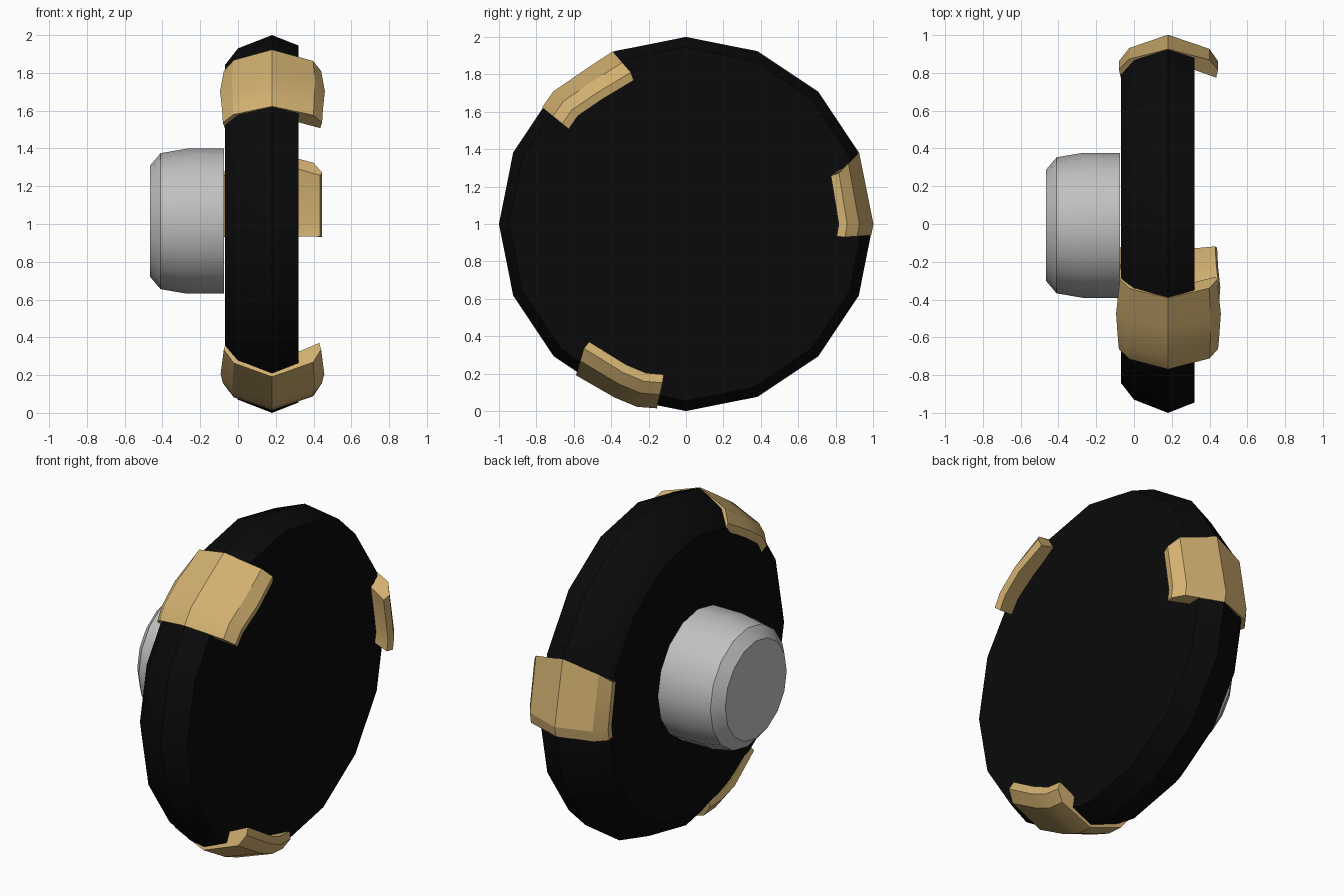
import bpy, bmesh, math

if "Cube" in bpy.data.objects:
    bpy.data.objects.remove(bpy.data.objects["Cube"], do_unlink=True)


def make_material(name, rgb, rough=0.6):
    m = bpy.data.materials.new(name)
    m.use_nodes = True
    m.diffuse_color = (*rgb, 1)
    bsdf = m.node_tree.nodes["Principled BSDF"]
    bsdf.inputs["Base Color"].default_value = (*rgb, 1)
    bsdf.inputs["Roughness"].default_value = rough
    return m


black = make_material("black rubber", (0.003, 0.003, 0.003))
grey = make_material("grey metal", (0.53, 0.53, 0.53))
tan = make_material("tan plate", (0.65, 0.44, 0.165))


def ring_point(x, r, deg, cy=0.0, cz=1.0):
    a = math.radians(deg)
    return (x, cy + r * math.cos(a), cz + r * math.sin(a))


def skin(name, loops, mat, closed, smooth):
    """Bridge equal loops of points; cap both ends unless the loops close up."""
    bm = bmesh.new()
    rows = [[bm.verts.new(p) for p in loop] for loop in loops]
    n = len(rows[0])
    for a, b in zip(rows, rows[1:]):
        for i in range(n):
            j = (i + 1) % n
            bm.faces.new((a[i], a[j], b[j], b[i]))
    if not closed:
        bm.faces.new(rows[0])
        bm.faces.new(rows[-1])
    bmesh.ops.recalc_face_normals(bm, faces=bm.faces)
    mesh = bpy.data.meshes.new(name)
    bm.to_mesh(mesh)
    bm.free()
    mesh.materials.append(mat)
    ob = bpy.data.objects.new(name, mesh)
    bpy.context.collection.objects.link(ob)
    bpy.ops.object.select_all(action='DESELECT')
    ob.select_set(True)
    bpy.context.view_layer.objects.active = ob
    bpy.ops.object.shade_smooth_by_angle(angle=math.radians(smooth))
    return ob


def lathe(name, profile, mat, cy=0.0, cz=1.0, sides=16):
    loops = [[ring_point(x, r, 360 * i / sides, cy, cz) for i in range(sides)]
             for x, r in profile]
    return skin(name, loops, mat, False, 32)


# Wheel disc with a ridged rim
lathe("wheel", [(-0.07, 0.84), (0.0, 0.93), (0.18, 1.0), (0.32, 0.945)], black)

# Round hub on the inner side
lathe("hub", [(-0.465, 0.295), (-0.41, 0.36), (-0.27, 0.384), (-0.075, 0.384)],
      grey, cy=-0.007, cz=1.015)

# Plate section: x, radius, how far the point follows the side angle
SECTION = [(-0.08, 0.86, 1), (-0.025, 0.93, 0.5), (0.18, 1.0, 0),
           (0.40, 0.925, 0.5), (0.445, 0.86, 1),
           (0.435, 0.815, 1), (0.18, 0.925, 0.4), (-0.07, 0.815, 1)]


def plate(name, stations):
    """Each station: ridge angle, side angle, radius scale, sideways bulge."""
    loops = []
    for ridge, side, scale, bulge in stations:
        loops.append([ring_point(x + bulge * w * (1 if x > 0.18 else -1),
                                 r * scale, ridge + (side - ridge) * w)
                      for x, r, w in SECTION])
    return skin(name, loops, tan, False, 20)


# Three plates wrapped over the rim
plate("rear_plate", [(22.5, 18.4, 1.002, 0), (0, 0, 1.002, 0),
                     (-3.5, -4.7, 0.992, 0)])
plate("upper_front_plate", [(113, 110, 1.003, -0.005), (124, 124, 0.986, 0.015),
                            (135, 135, 1.003, 0.005), (141, 141, 0.99, 0)])
plate("lower_front_plate", [(234, 230.6, 1.0, -0.005), (247.5, 247, 1.003, 0.012),
                            (255, 255, 1.012, 0), (261, 261.6, 0.998, -0.005)])
